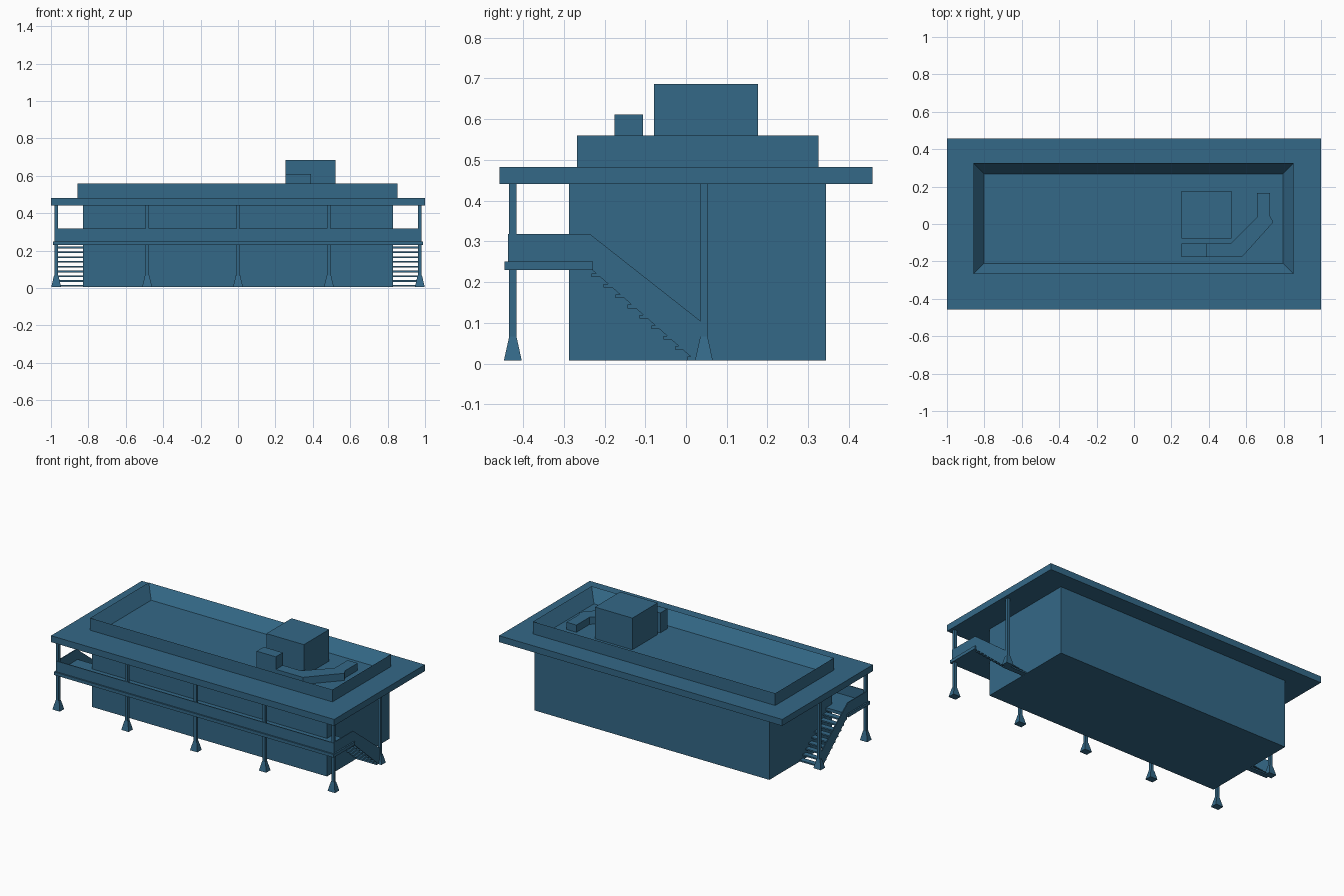
import bpy, bmesh
from mathutils import Vector

cube = bpy.data.objects.get("Cube")
if cube:
    bpy.data.objects.remove(cube, do_unlink=True)

blue = bpy.data.materials.new("slate blue")
color = (0.034, 0.14, 0.245, 1)
blue.diffuse_color = color
blue.use_nodes = True
blue.node_tree.nodes["Principled BSDF"].inputs["Base Color"].default_value = color


def finish(name, bm):
    bmesh.ops.recalc_face_normals(bm, faces=bm.faces)
    mesh = bpy.data.meshes.new(name)
    bm.to_mesh(mesh)
    bm.free()
    mesh.materials.append(blue)
    obj = bpy.data.objects.new(name, mesh)
    bpy.context.collection.objects.link(obj)
    return obj


def prism(name, points, depth):
    """Extrude a planar outline along a depth vector."""
    bm = bmesh.new()
    face = bm.faces.new([bm.verts.new(p) for p in points])
    new = bmesh.ops.extrude_face_region(bm, geom=[face])["geom"]
    # the starting face stays as the far cap
    if not face.is_valid or len(bm.faces) < len(points) + 2:
        bm.faces.new([v for v in face.verts])
    verts = [v for v in new if isinstance(v, bmesh.types.BMVert)]
    bmesh.ops.translate(bm, verts=verts, vec=Vector(depth))
    return finish(name, bm)


def box(name, x, y, z):
    outline = [(x[0], y[0], z[0]), (x[1], y[0], z[0]),
               (x[1], y[1], z[0]), (x[0], y[1], z[0])]
    return prism(name, outline, (0, 0, z[1] - z[0]))


# Main block and overhanging roof
box("main_block", (-0.83, 0.83), (-0.287, 0.344), (0.007, 0.445))
box("roof_slab", (-1, 1), (-0.458, 0.458), (0.441, 0.482))

# Parapet: a block whose top is inset and sunk to the roof
bm = bmesh.new()
bmesh.ops.create_cube(bm, size=1)
bmesh.ops.scale(bm, verts=bm.verts, vec=(1.712, 0.592, 0.078))
bmesh.ops.translate(bm, verts=bm.verts, vec=(-0.002, 0.029, 0.521))
top = [f for f in bm.faces if f.normal.z > 0.9]
bmesh.ops.inset_individual(bm, faces=top, thickness=0.08)
bmesh.ops.translate(bm, verts=top[0].verts, vec=(0, 0, -0.076))
finish("roof_parapet", bm)

# Rooftop plant room, small unit and bent duct
box("plant_room", (0.255, 0.52), (-0.078, 0.177), (0.48, 0.686))
box("rooftop_unit", (0.255, 0.39), (-0.176, -0.105), (0.48, 0.611))
duct = [(0.38, -0.174), (0.58, -0.174), (0.745, 0.01), (0.728, 0.04),
        (0.728, 0.167), (0.657, 0.167), (0.657, 0.035), (0.517, -0.105),
        (0.38, -0.105)]
prism("rooftop_duct", [(x, y, 0.48) for x, y in duct], (0, 0, 0.05))

# Balcony deck and front parapet
box("balcony_deck", (-0.988, 0.988), (-0.446, -0.228), (0.23, 0.25))
box("balcony_front_rail", (-0.98, 0.98), (-0.437, -0.431), (0.245, 0.318))


def column(name, x, y):
    """Square post standing on a flared foot."""
    box(name + "_post", (x - 0.009, x + 0.009), (y - 0.009, y + 0.009), (0.06, 0.445))
    bm = bmesh.new()
    rings = []
    for z, rx, ry in ((0.007, 0.026, 0.022), (0.066, 0.012, 0.009)):
        corners = ((-1, -1), (1, -1), (1, 1), (-1, 1))
        rings.append([bm.verts.new((x + a * rx, y + b * ry, z)) for a, b in corners])
    low, high = rings
    bm.faces.new(low)
    bm.faces.new(high)
    for i in range(4):
        j = (i + 1) % 4
        bm.faces.new((low[i], low[j], high[j], high[i]))
    finish(name + "_foot", bm)


for i in range(5):
    column(f"front_column_{i + 1}", (i - 2) * 0.486, -0.425)

# Both ends: side column, deck rail, stair rail and open treads
STEPS = 9
for side, s in (("left", 1), ("right", -1)):
    column(side + "_stair_column", s * 0.972, 0.044)
    outer = sorted((s * 0.973, s * 0.979))
    box(side + "_deck_rail", outer, (-0.435, -0.235), (0.245, 0.318))
    profile = [(-0.236, 0.318), (0.035, 0.105), (0.035, 0.014),
               (0.015, 0.014), (-0.236, 0.235)]
    prism(side + "_stair_rail", [(outer[0], y, z) for y, z in profile], (0.006, 0, 0))
    for i in range(STEPS):
        y = -0.232 + i * 0.0295
        z = 0.212 - i * 0.0255
        box(f"{side}_tread_{i + 1}", sorted((s * 0.825, s * 0.976)),
            (y, y + 0.035), (max(z, 0), z + 0.009))
